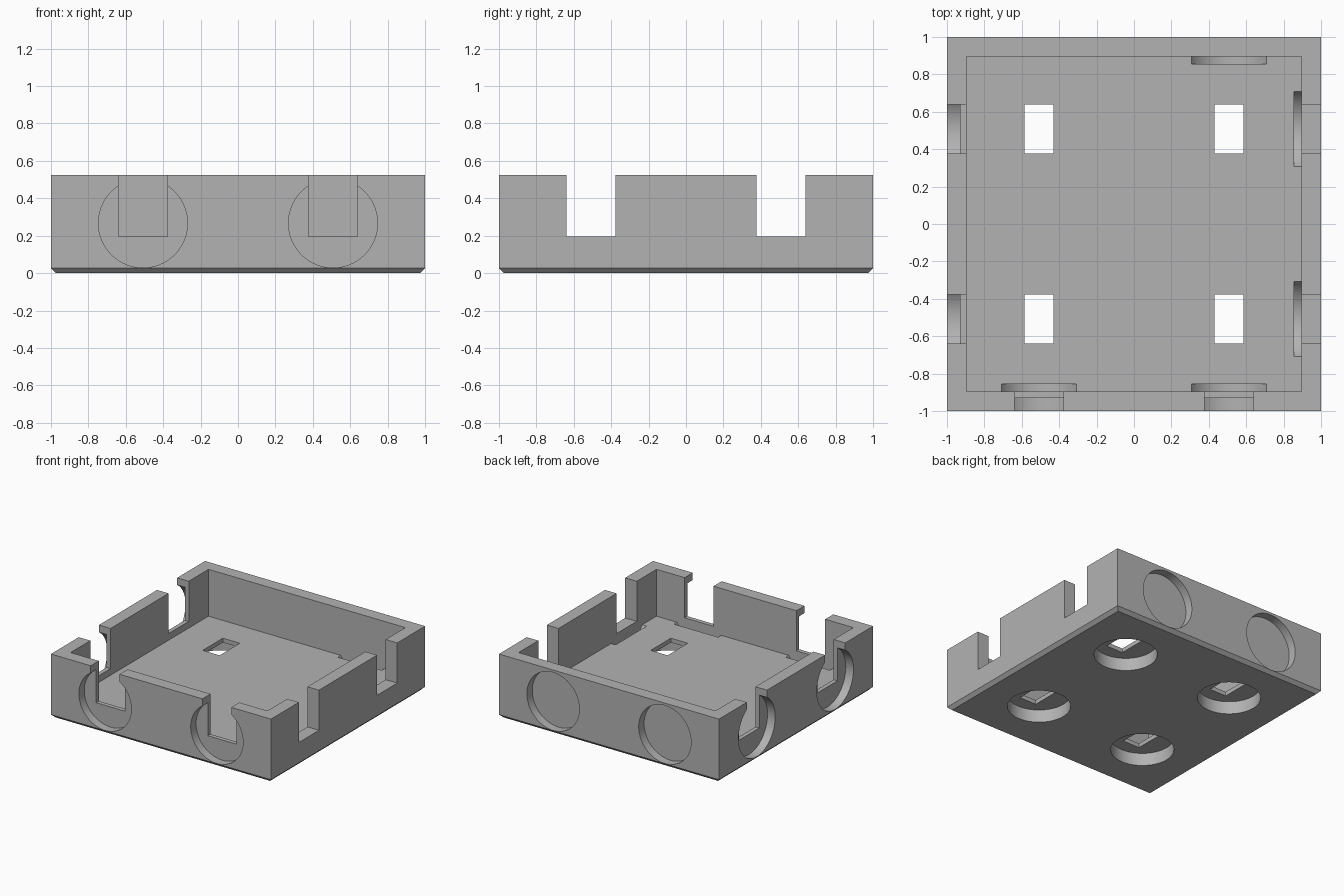
import bpy, bmesh, math
from mathutils import Matrix, Vector

if "Cube" in bpy.data.objects:
    bpy.data.objects.remove(bpy.data.objects["Cube"])

HEIGHT, CHAMFER = 0.525, 0.027
INNER, FLOOR = 0.895, 0.14      # cavity half width and floor height
OFFSET, RADIUS = 0.508, 0.238   # socket position and socket radius
SOCKET_Z = 0.267

grey = bpy.data.materials.new("light_grey")
grey.diffuse_color = (0.45, 0.45, 0.45, 1)
grey.use_nodes = True
grey.node_tree.nodes["Principled BSDF"].inputs["Base Color"].default_value = grey.diffuse_color


def make_object(name, bm):
    mesh = bpy.data.meshes.new(name)
    bmesh.ops.recalc_face_normals(bm, faces=bm.faces)
    bm.to_mesh(mesh)
    bm.free()
    mesh.materials.append(grey)
    obj = bpy.data.objects.new(name, mesh)
    bpy.context.collection.objects.link(obj)
    return obj


def box(name, low, high, turn=0):
    low, high = Vector(low), Vector(high)
    bm = bmesh.new()
    bmesh.ops.create_cube(bm, size=1)
    bm.transform(Matrix.Rotation(turn, 4, 'Z') @ Matrix.Translation((low + high) / 2)
                 @ Matrix.Diagonal((*(high - low), 1)))
    return make_object(name, bm)


def disc(name, matrix, start, end):
    # cylinder along the local z axis from start to end
    bm = bmesh.new()
    bmesh.ops.create_cone(bm, cap_ends=True, segments=96, radius1=RADIUS,
                          radius2=RADIUS, depth=end - start)
    bm.transform(matrix @ Matrix.Translation((0, 0, (start + end) / 2)))
    return make_object(name, bm)


def cut(target, cutter):
    cutter.hide_render = True
    mod = target.modifiers.new("cut", 'BOOLEAN')
    mod.operation, mod.solver, mod.object = 'DIFFERENCE', 'EXACT', cutter
    bpy.context.view_layer.objects.active = target
    bpy.ops.object.modifier_apply(modifier=mod.name)
    bpy.data.objects.remove(cutter)


# Tray body with a chamfered bottom edge
tray = box("tray", (-1, -1, 0), (1, 1, HEIGHT))
bm = bmesh.new()
bm.from_mesh(tray.data)
bottom = [e for e in bm.edges if all(v.co.z < 0.01 for v in e.verts)]
bmesh.ops.bevel(bm, geom=bottom, offset=CHAMFER, segments=1, affect='EDGES')
bm.to_mesh(tray.data)
bm.free()

# Open cavity
cut(tray, box("cavity", (-INNER, -INNER, FLOOR), (INNER, INNER, 1)))

# Two sockets on each of the four walls
for side in range(4):
    turn = side * math.pi / 2
    for x in (-OFFSET, OFFSET):
        axis = (Matrix.Rotation(turn, 4, 'Z') @ Matrix.Translation((x, 0, SOCKET_Z))
                @ Matrix.Rotation(math.pi / 2, 4, 'X'))
        cut(tray, disc("outer_recess", axis, 0.93, 1.1))
        cut(tray, disc("inner_pocket", axis, 0.855, INNER))
        cut(tray, box("wall_slot", (x - 0.131, -1.1, 0.195),
                      (x + 0.131, -0.87, 1), turn))

# Four round sockets under the floor, each with a rectangular opening
for x in (-OFFSET, OFFSET):
    for y in (-OFFSET, OFFSET):
        cut(tray, disc("floor_recess", Matrix.Translation((x, y, 0)), -0.1, 0.105))
        cut(tray, box("floor_opening", (x - 0.077, y - 0.131, 0.05),
                      (x + 0.077, y + 0.131, 0.3)))

bpy.ops.object.select_all(action='DESELECT')
tray.select_set(True)
bpy.context.view_layer.objects.active = tray
bpy.ops.object.shade_smooth_by_angle(angle=math.radians(30))
